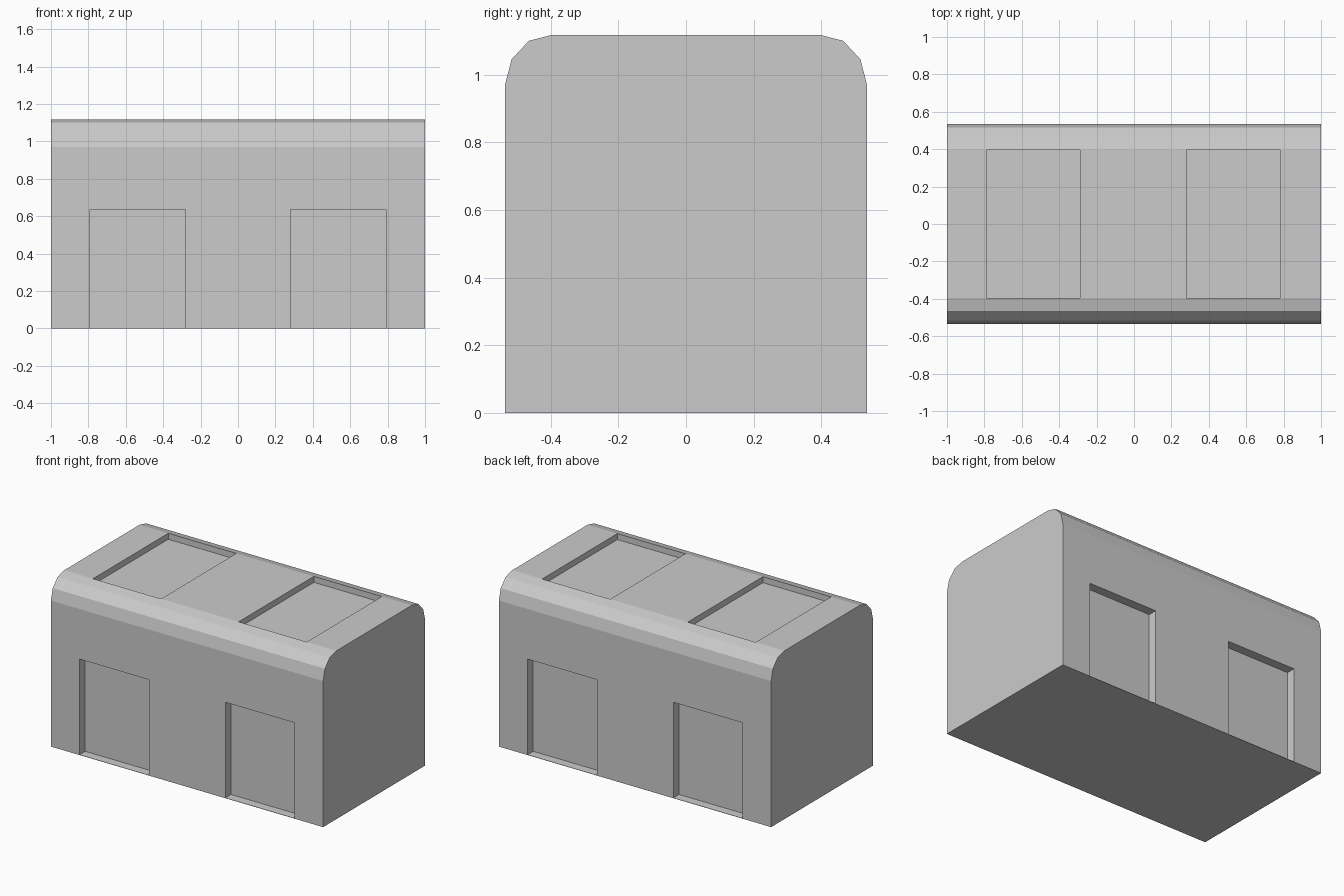
import bpy
import bmesh
import math
from mathutils import Vector

cube = bpy.data.objects.get("Cube")
if cube:
    bpy.data.objects.remove(cube, do_unlink=True)

grey = bpy.data.materials.new("plain_grey")
grey.use_nodes = True
colour = (0.6, 0.6, 0.6, 1)
grey.diffuse_color = colour
grey.node_tree.nodes["Principled BSDF"].inputs["Base Color"].default_value = colour

DOOR_TOP, SILL = 0.637, 0.002
DOORS = [(-0.79, -0.281), (0.281, 0.79)]
HATCHES = [(-0.789, -0.289), (0.281, 0.781)]

# Half of the rounded cross-section, mirrored across y
half = [(0.535, 0), (0.535, SILL), (0.535, DOOR_TOP), (0.535, 0.97),
        (0.516, 1.045), (0.465, 1.1), (0.395, 1.118)]
profile = half + [(-y, z) for y, z in reversed(half)]

# Sweep the section through every x where a recess starts or ends
stations = sorted({-1, 1} | {x for span in DOORS + HATCHES for x in span})
bm = bmesh.new()
rings = [[bm.verts.new((x, y, z)) for y, z in profile] for x in stations]
for a, b in zip(rings, rings[1:]):
    for i in range(len(profile)):
        j = (i + 1) % len(profile)
        bm.faces.new((a[i], a[j], b[j], b[i]))
bm.faces.new(rings[0])
bm.faces.new(rings[-1])
bmesh.ops.recalc_face_normals(bm, faces=bm.faces)


def recess(spans, rule, offset):
    """Sink the faces that lie in each x span and match the rule."""
    for lo, hi in spans:
        faces = [f for f in bm.faces if lo < f.calc_center_median().x < hi
                 and rule(f.normal, f.calc_center_median())]
        new = bmesh.ops.extrude_face_region(bm, geom=faces)["geom"]
        verts = [v for v in new if isinstance(v, bmesh.types.BMVert)]
        bmesh.ops.translate(bm, verts=verts, vec=Vector(offset))
        left = [f for f in faces if f.is_valid]
        if left:
            bmesh.ops.delete(bm, geom=left, context='FACES')
        bm.normal_update()


# Two doorways on each long side, two sunken roof panels
for side in (-1, 1):
    recess(DOORS, lambda n, c: n.y * side > 0.99 and SILL < c.z < DOOR_TOP,
           (0, -0.06 * side, 0))
recess(HATCHES, lambda n, c: n.z > 0.99 and c.z > 1.1, (0, 0, -0.04))

# Merge coplanar faces
bmesh.ops.dissolve_limit(bm, angle_limit=math.radians(1),
                         verts=bm.verts, edges=bm.edges)
bmesh.ops.recalc_face_normals(bm, faces=bm.faces)

mesh = bpy.data.meshes.new("shelter_body")
bm.to_mesh(mesh)
bm.free()
mesh.materials.append(grey)
body = bpy.data.objects.new("shelter_body", mesh)
bpy.context.collection.objects.link(body)
